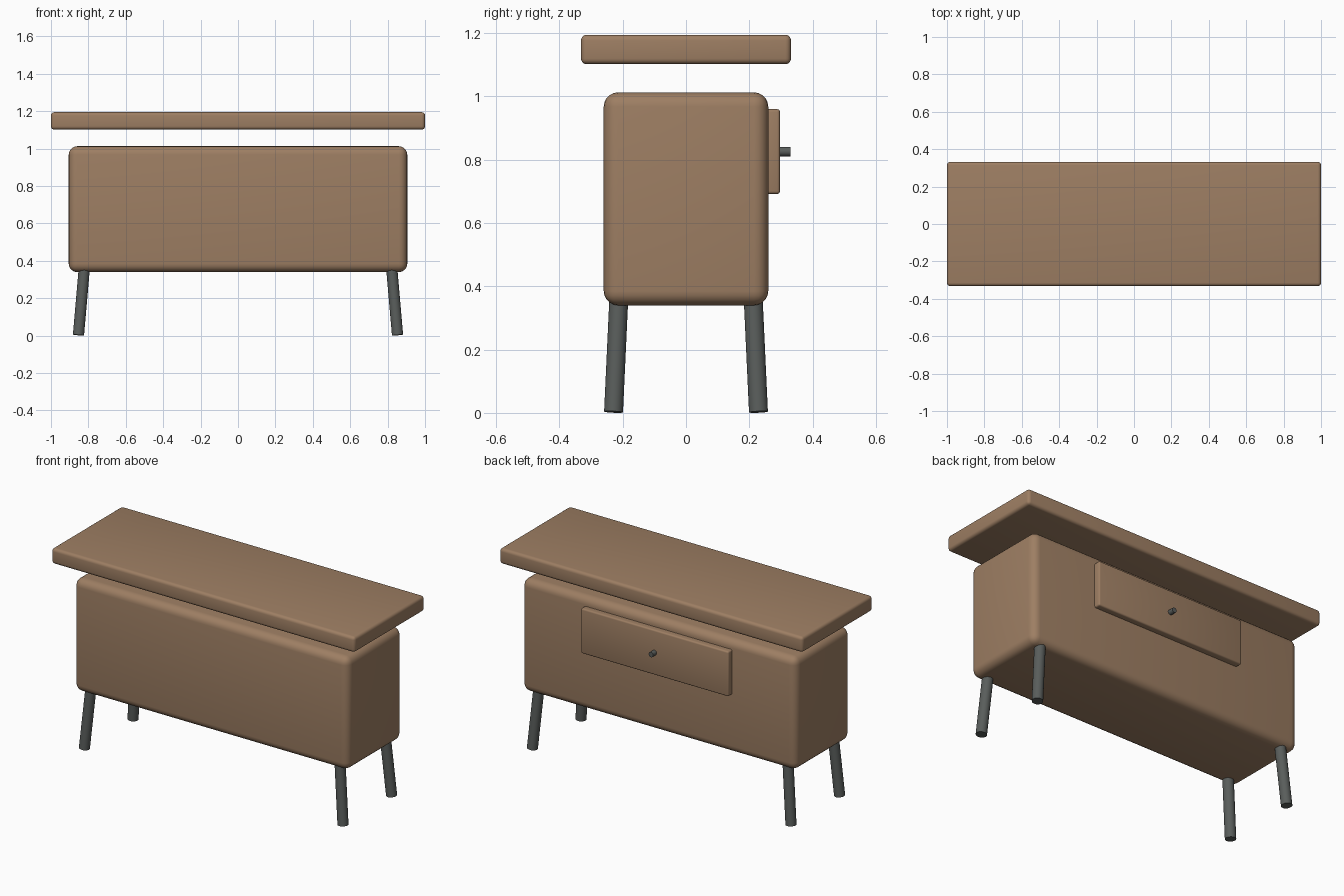
import bpy
import math
from mathutils import Vector

cube = bpy.data.objects.get("Cube")
if cube:
    bpy.data.objects.remove(cube, do_unlink=True)


def make_material(name, rgb):
    mat = bpy.data.materials.new(name)
    mat.use_nodes = True
    color = (*rgb, 1.0)
    mat.diffuse_color = color
    mat.node_tree.nodes["Principled BSDF"].inputs["Base Color"].default_value = color
    return mat


wood = make_material("warm_brown_wood", (0.34, 0.21, 0.125))
metal = make_material("dark_grey_metal", (0.10, 0.11, 0.105))


def finish(obj, name, mat):
    obj.name = name
    obj.data.materials.append(mat)
    bpy.ops.object.shade_smooth_by_angle(angle=math.radians(35))


def rounded_box(name, low, high, radius, segments, mat):
    """Box between two corners with rounded edges."""
    low, high = Vector(low), Vector(high)
    bpy.ops.mesh.primitive_cube_add(size=1, location=(low + high) / 2)
    obj = bpy.context.object
    obj.scale = high - low
    bpy.ops.object.transform_apply(location=False, rotation=False, scale=True)
    bevel = obj.modifiers.new("rounded_edges", 'BEVEL')
    bevel.width = radius
    bevel.segments = segments
    bpy.ops.object.modifier_apply(modifier=bevel.name)
    finish(obj, name, mat)


def rod(name, start, end, radius, mat):
    """Straight cylinder from start to end."""
    start, end = Vector(start), Vector(end)
    axis = end - start
    bpy.ops.mesh.primitive_cylinder_add(
        vertices=32, radius=radius, depth=axis.length, location=(start + end) / 2)
    obj = bpy.context.object
    obj.rotation_mode = 'QUATERNION'
    obj.rotation_quaternion = axis.to_track_quat('Z', 'Y')
    finish(obj, name, mat)


# Cabinet body and the floating top board
rounded_box("cabinet_body", (-0.905, -0.26, 0.34), (0.905, 0.26, 1.013), 0.045, 5, wood)
rounded_box("top_board", (-1, -0.332, 1.102), (1, 0.332, 1.195), 0.018, 4, wood)

# Drawer on the back with its round knob
rounded_box("drawer_front", (-0.487, 0.235, 0.692), (0.487, 0.297, 0.96), 0.009, 3, wood)
rod("drawer_knob", (0, 0.285, 0.826), (0, 0.33, 0.826), 0.015, metal)

# Four splayed legs
for side, sx in (("left", 1), ("right", -1)):
    for end, sy in (("front", -1), ("back", 1)):
        rod(f"{end}_{side}_leg", (sx * 0.853, sy * 0.229, 0.003),
            (sx * 0.821, sy * 0.212, 0.37), 0.03, metal)
